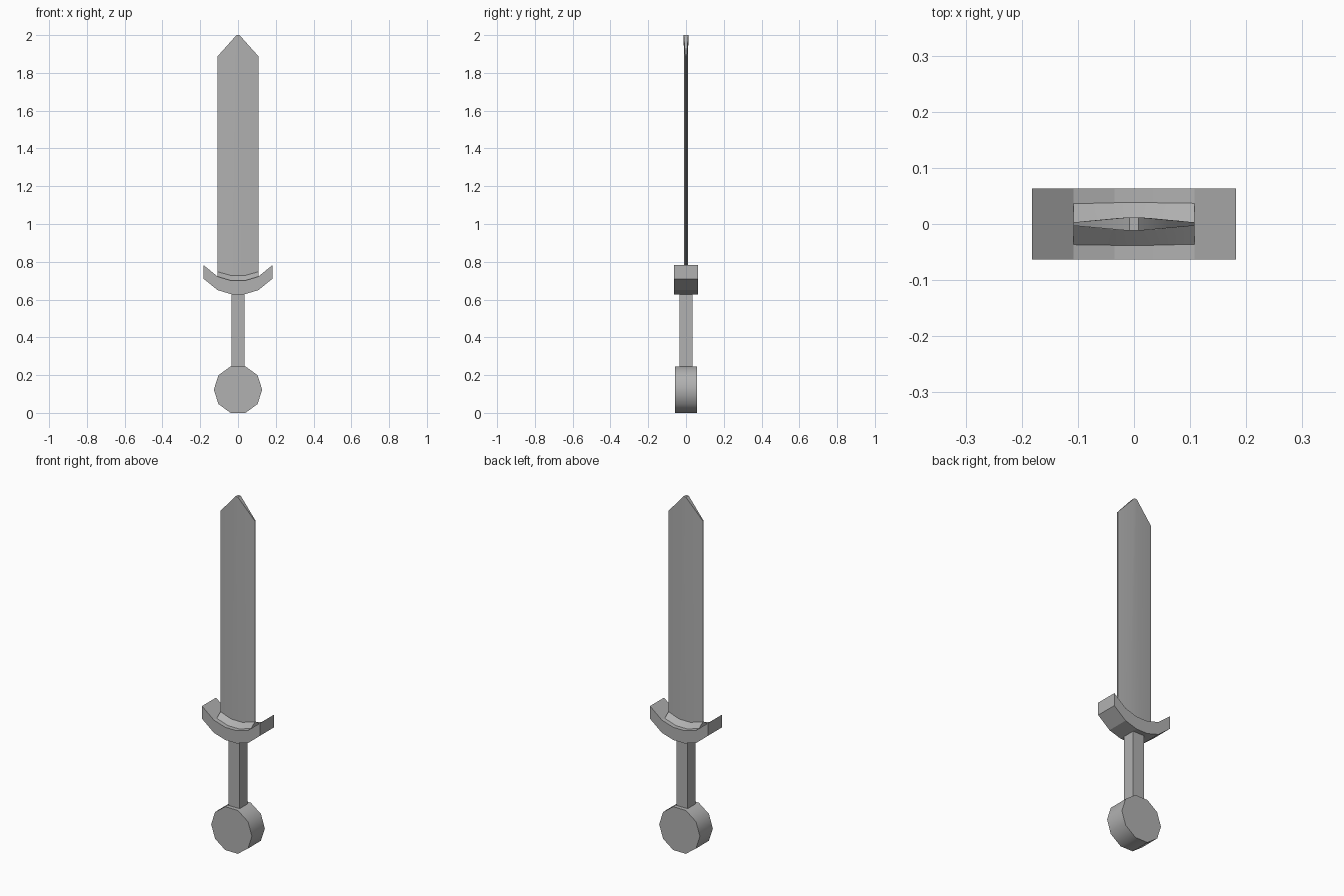
import bpy, bmesh, math

if "Cube" in bpy.data.objects:
    bpy.data.objects.remove(bpy.data.objects["Cube"])

grey = bpy.data.materials.new("dark_grey")
grey.diffuse_color = (0.44, 0.44, 0.44, 1)
grey.use_nodes = True
grey.node_tree.nodes["Principled BSDF"].inputs["Base Color"].default_value = grey.diffuse_color


def finish(name, bm, smooth):
    bmesh.ops.recalc_face_normals(bm, faces=bm.faces)
    mesh = bpy.data.meshes.new(name)
    bm.to_mesh(mesh)
    bm.free()
    mesh.materials.append(grey)
    obj = bpy.data.objects.new(name, mesh)
    bpy.context.collection.objects.link(obj)
    if smooth:
        bpy.ops.object.select_all(action='DESELECT')
        obj.select_set(True)
        bpy.context.view_layer.objects.active = obj
        bpy.ops.object.shade_smooth_by_angle(angle=math.radians(smooth))
    return obj


def loft(name, rings, smooth=0):
    """Skin closed rings of equal length and cap both ends."""
    bm = bmesh.new()
    loops = [[bm.verts.new(p) for p in ring] for ring in rings]
    n = len(loops[0])
    for a, b in zip(loops, loops[1:]):
        for i in range(n):
            j = (i + 1) % n
            bm.faces.new((a[i], a[j], b[j], b[i]))
    # Caps: ring goes along the front then back, so pair opposite points
    for loop in (loops[0], loops[-1]):
        for i in range(n // 2 - 1):
            bm.faces.new((loop[i], loop[i + 1], loop[n - 2 - i], loop[n - 1 - i]))
    return finish(name, bm, smooth)


def slab(name, profile, half, smooth=0):
    """Extrude an x-z profile to both sides of y = 0."""
    return loft(name, [[(x, y, z) for x, z in profile] for y in (-half, half)], smooth)


def section(columns):
    """Mirror (x, half thickness, z) columns into a closed ring."""
    half = [(-x, y, z) for x, y, z in columns] + [(x, y, z) for x, y, z in columns[::-1]]
    return [(x, -y, z) for x, y, z in half] + half[::-1]


# Ten-sided disc pommel with a smooth rim
R = 0.128
top = [(-R * math.cos(math.radians(a)), 0.123 + 0.1295 * math.sin(math.radians(a)))
       for a in range(0, 181, 36)]
bottom = [(x, 0.246 - z) for x, z in reversed(top[1:-1])]
slab("pommel", top + bottom, 0.058, 45)

# Square grip
g = 0.035
slab("grip", [(-g, 0.24), (g, 0.24), (g, 0.64), (-g, 0.64)], g)

# Curved cross guard
arc = [(-0.182, 0.71), (-0.108, 0.65), (-0.035, 0.628)]
low = arc + [(-x, z) for x, z in reversed(arc)]
slab("cross_guard", low + [(x, z + 0.072) for x, z in reversed(low)], 0.063)

# Blade with sloped collar at its root and a blunt pointed end
loft("blade", [
    section([(0.108, 0.039, 0.72), (0.035, 0.039, 0.699)]),
    section([(0.108, 0.003, 0.747), (0.035, 0.010, 0.727)]),
    section([(0.108, 0.003, 1.888), (0.008, 0.012, 2.0)]),
], 45)
